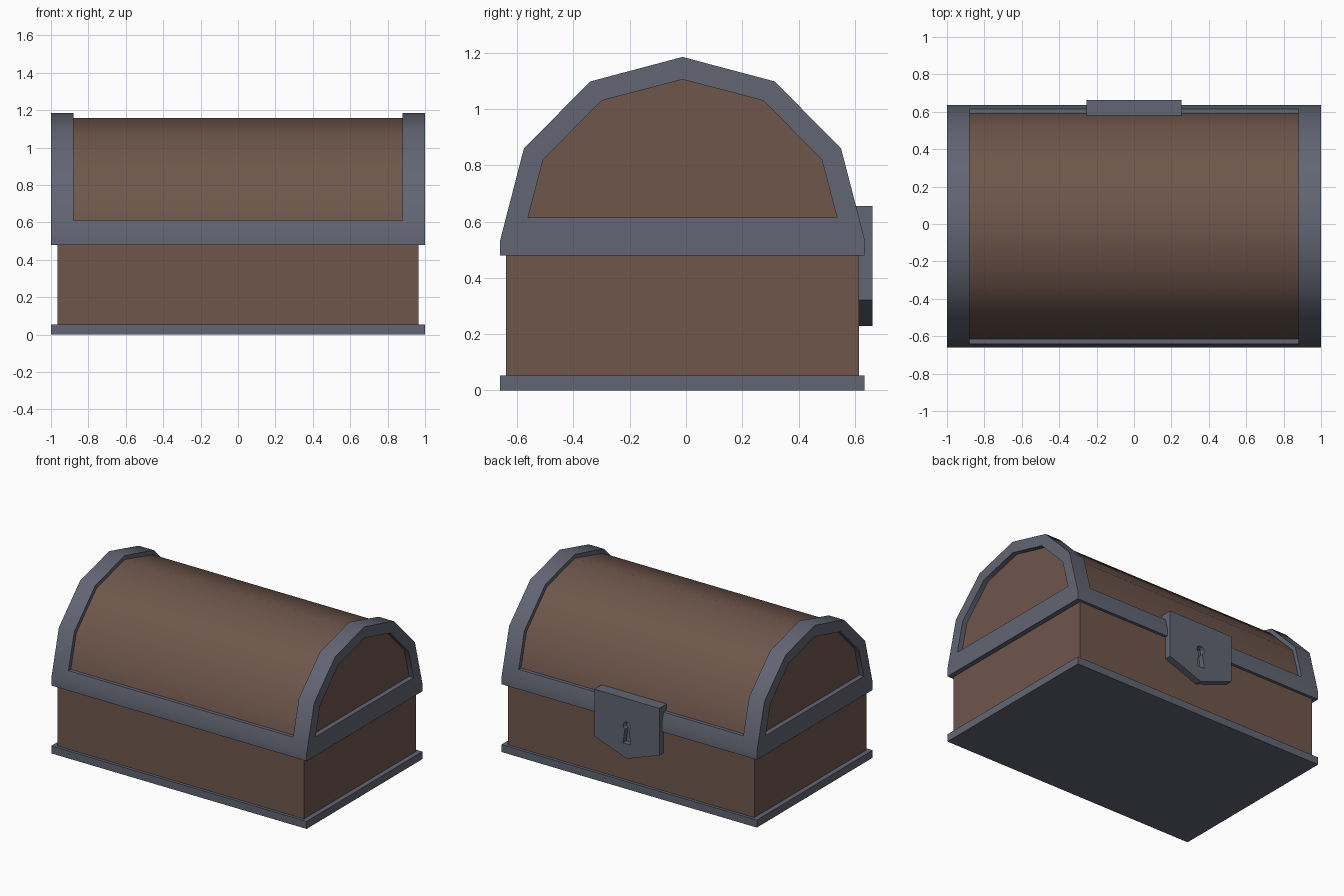
import bpy, bmesh, math

if "Cube" in bpy.data.objects:
    bpy.data.objects.remove(bpy.data.objects["Cube"])


def material(name, srgb):
    m = bpy.data.materials.new(name)
    lin = [((c / 255 + 0.055) / 1.055) ** 2.4 for c in srgb]
    m.diffuse_color = (*lin, 1)
    m.use_nodes = True
    m.node_tree.nodes["Principled BSDF"].inputs["Base Color"].default_value = m.diffuse_color
    return m


wood = material("brown wood", (110, 86, 75))
iron = material("grey iron", (98, 101, 115))
CY = -0.0125  # centre of the chest box; the lock sticks out at +y


def make(name, bm, mat, smooth=True):
    bmesh.ops.recalc_face_normals(bm, faces=bm.faces)
    me = bpy.data.meshes.new(name)
    bm.to_mesh(me)
    bm.free()
    me.materials.append(mat)
    ob = bpy.data.objects.new(name, me)
    bpy.context.collection.objects.link(ob)
    bpy.ops.object.select_all(action='DESELECT')
    ob.select_set(True)
    bpy.context.view_layer.objects.active = ob
    if smooth:
        bpy.ops.object.shade_smooth_by_angle(angle=math.radians(36))
    return ob


def prism(name, pts, lo, hi, axis, mat, smooth=True):
    """Extrude a closed profile: (y, z) along x, or (x, z) along y."""
    bm = bmesh.new()
    place = (lambda p, t: (t, p[0], p[1])) if axis == 'x' else (lambda p, t: (p[0], t, p[1]))
    face = bm.faces.new([bm.verts.new(place(p, lo)) for p in pts])
    ext = bmesh.ops.extrude_face_region(bm, geom=[face])
    move = (hi - lo, 0, 0) if axis == 'x' else (0, hi - lo, 0)
    bmesh.ops.translate(bm, vec=move,
                        verts=[v for v in ext['geom'] if isinstance(v, bmesh.types.BMVert)])
    return make(name, bm, mat, smooth)


def mirrored(half):
    """Half profile (from bottom right up to the apex) mirrored around CY."""
    return [(CY + h, z) for h, z in half] + [(CY - h, z) for h, z in reversed(half) if h > 0]


# Base plate
prism("base_plate", mirrored([(0.6475, 0), (0.6475, 0.053)]), -1, 1, 'x', iron)

# Wooden box and barrel lid
prism("wooden_box", mirrored([(0.627, 0.04), (0.627, 0.5)]), -0.965, 0.965, 'x', wood)
prism("barrel_lid", mirrored([(0.627, 0.49), (0.602, 0.61), (0.538, 0.846),
                              (0.313, 1.073), (0, 1.157)]), -0.965, 0.965, 'x', wood)

# Iron arch frames at both ends
outer = mirrored([(0.6475, 0.48), (0.6475, 0.535), (0.5635, 0.86), (0.3275, 1.098), (0, 1.185)])
inner = mirrored([(0.549, 0.614), (0.549, 0.614), (0.495, 0.82), (0.2875, 1.03), (0, 1.105)])
for side, x0, x1 in (("left", -1, -0.88), ("right", 0.88, 1)):
    bm = bmesh.new()
    rings = [[bm.verts.new((x, y, z)) for y, z in pts]
             for x, pts in ((x0, outer), (x1, outer), (x1, inner), (x0, inner))]
    n = len(outer)
    for a in range(4):
        r, s = rings[a], rings[(a + 1) % 4]
        for i in range(n):
            j = (i + 1) % n
            bm.faces.new((r[i], r[j], s[j], s[i]))
    bmesh.ops.remove_doubles(bm, verts=bm.verts, dist=1e-5)
    make(side + "_arch_frame", bm, iron)

# Front and back rails joining the arch frames
for name, s in (("front_rail", -1), ("back_rail", 1)):
    rail = [(0.57, 0.48), (0.6475, 0.48), (0.6475, 0.535), (0.628, 0.61), (0.57, 0.61)]
    prism(name, [(CY + s * h, z) for h, z in rail], -0.88, 0.88, 'x', iron)

# Lock plate with a pointed lower edge
lock = prism("lock_plate", [(-0.255, 0.655), (-0.255, 0.322), (0, 0.23),
                            (0.255, 0.322), (0.255, 0.655)], 0.58, 0.662, 'y', iron, False)

# Keyhole cut: round top with a flared slot
hole = [(-0.03, 0.335), (0.03, 0.335)]
for k in range(11):
    a = math.radians(-60 + 30 * k)
    hole.append((0.03 * math.cos(a), 0.46 + 0.03 * math.sin(a)))
cutter = prism("keyhole_cutter", hole, 0.625, 0.72, 'y', iron, False)
cutter.hide_render = True
mod = lock.modifiers.new("keyhole", 'BOOLEAN')
mod.operation = 'DIFFERENCE'
mod.solver = 'EXACT'
mod.object = cutter
bpy.ops.object.select_all(action='DESELECT')
lock.select_set(True)
bpy.context.view_layer.objects.active = lock
bpy.ops.object.modifier_apply(modifier="keyhole")
bpy.data.objects.remove(cutter, do_unlink=True)
